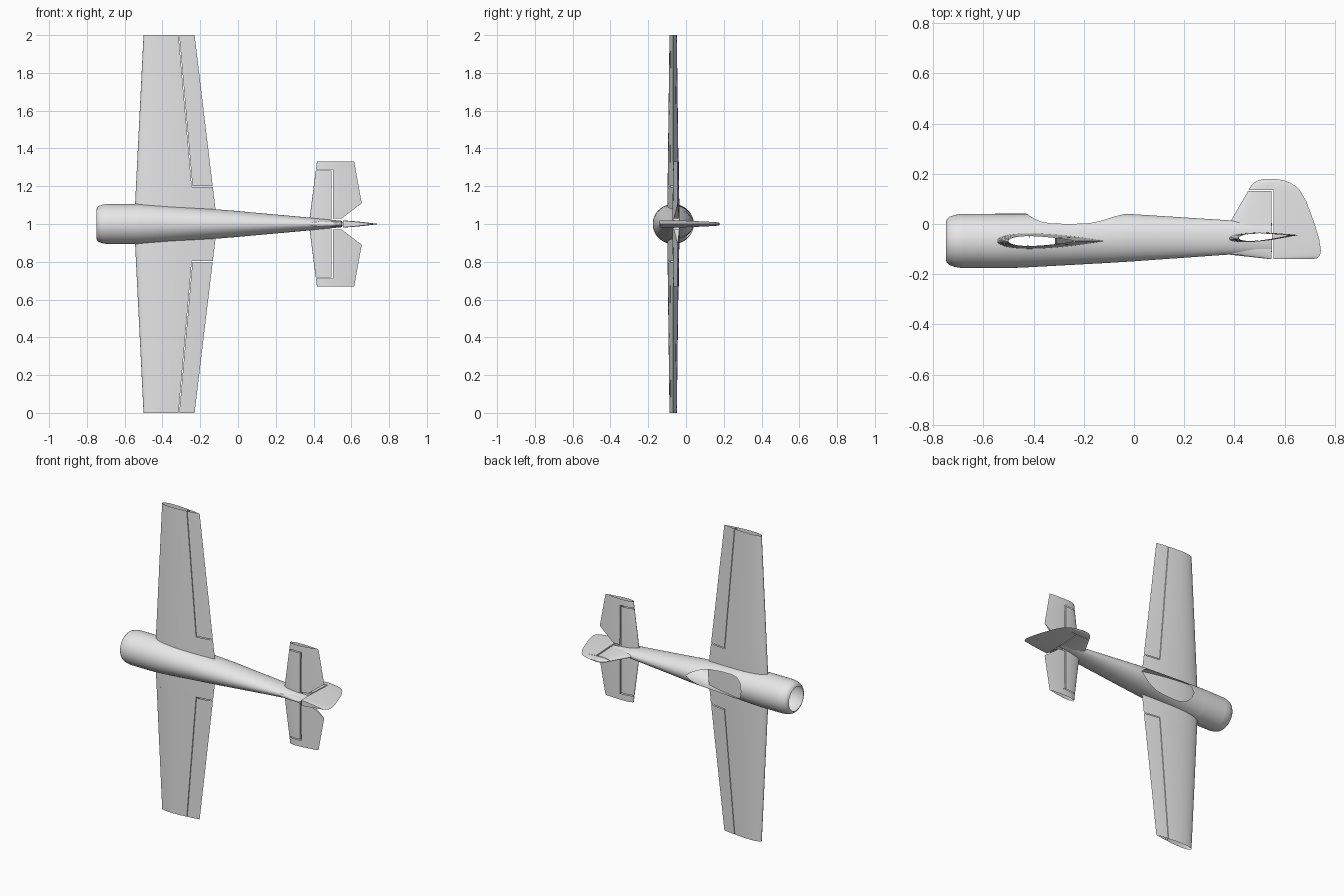
import bpy, bmesh, math

if "Cube" in bpy.data.objects:
    bpy.data.objects.remove(bpy.data.objects["Cube"])

mat = bpy.data.materials.new("light_grey")
mat.diffuse_color = (0.8, 0.8, 0.8, 1)
mat.use_nodes = True
mat.node_tree.nodes["Principled BSDF"].inputs["Base Color"].default_value = mat.diffuse_color


def finish(name, bm, angle=35):
    bmesh.ops.remove_doubles(bm, verts=bm.verts, dist=0.00005)
    bmesh.ops.recalc_face_normals(bm, faces=bm.faces)
    me = bpy.data.meshes.new(name)
    bm.to_mesh(me)
    bm.free()
    me.materials.append(mat)
    ob = bpy.data.objects.new(name, me)
    bpy.context.collection.objects.link(ob)
    bpy.ops.object.select_all(action='DESELECT')
    ob.select_set(True)
    bpy.context.view_layer.objects.active = ob
    bpy.ops.object.shade_smooth_by_angle(angle=math.radians(angle))
    return ob


def table(x, rows, k=1):
    """Linear interpolation in a small table."""
    if x <= rows[0][0]:
        return rows[0][k]
    for a, b in zip(rows, rows[1:]):
        if x <= b[0]:
            return a[k] + (b[k] - a[k]) * (x - a[0]) / (b[0] - a[0])
    return rows[-1][k]


def foil(f):
    """Airfoil half thickness, 1 at its thickest."""
    f = min(max(f, 0), 1)
    return 10 * (0.2969 * math.sqrt(f) - 0.126 * f - 0.3516 * f**2
                 + 0.2843 * f**3 - 0.1015 * f**4 - 0.0021 * f**4)


def loft(bm, sections, place, caps=False, n=20):
    """Sections: station, leading x, trailing x, half thickness, cut x0, cut x1."""
    rings = []
    for s, le, te, half, x0, x1 in sections:
        xs = [x0 + (x1 - x0) * (1 - math.cos(math.pi * i / (n - 1))) / 2 for i in range(n)]
        up = [(x, half * foil((x - le) / (te - le))) for x in xs]
        loop = up + [(x, -h) for x, h in reversed(up)]
        rings.append([bm.verts.new(place(s, x, h)) for x, h in loop])
    m = 2 * n
    for a, b in zip(rings, rings[1:]):
        for i in range(m):
            j = (i + 1) % m
            bm.faces.new((a[i], a[j], b[j], b[i]))
    if caps:
        bm.faces.new(rings[0])
        bm.faces.new(rings[-1])


# Wing and tail planforms, as functions of distance from the centre line
def wing(d):
    return -0.55 + 0.05 * d, -0.11 - 0.12 * d, 0.032 - 0.0125 * d


def stab(d):
    return 0.375 + 0.13 * d, 0.675 - 0.182 * d, 0.0185 - 0.013 * d


def wing_mid(x):
    return -0.068


def stab_mid(x):
    return -0.058 + 0.05 * (x - 0.375)


def aileron_hinge(d):
    return -0.2275 - 0.0875 * d


def spanwise(mid, side):
    return lambda s, x, h: (x, mid(x) + h, 1 + side * s)


def upright(s, x, h):
    return (x, s, 1 + h)


def inside(v, plan, mid):
    le, te, half = plan(abs(v.co.z - 1))
    return le < v.co.x < te and abs(v.co.y - mid(v.co.x)) < half * foil((v.co.x - le) / (te - le))


# Fuselage: hollow shell, open nose, saddle-shaped cockpit opening
body = [(-0.75, 0.008, -0.143, 0.076), (-0.746, 0.019, -0.154, 0.086),
        (-0.735, 0.029, -0.164, 0.096), (-0.715, 0.036, -0.171, 0.103),
        (-0.69, 0.04, -0.175, 0.106), (-0.53, 0.041, -0.176, 0.106),
        (-0.45, 0.041, -0.174, 0.102), (-0.12, 0.041, -0.156, 0.078),
        (-0.02, 0.04, -0.15, 0.07), (0.39, 0.014, -0.121, 0.033),
        (0.55, 0.004, -0.112, 0.017)]
cockpit = [(-0.43, 0.045), (-0.415, 0.032), (-0.395, 0.02), (-0.37, 0.009),
           (-0.33, 0.002), (-0.25, 0), (-0.18, 0.003), (-0.13, 0.013),
           (-0.08, 0.029), (-0.05, 0.037), (-0.025, 0.042)]
bm = bmesh.new()
N = 80
rings = []
for x in [r[0] for r in body[:5]] + [-0.68 + 1.23 * i / 164 for i in range(165)]:
    top, bot, rz = (table(x, body, k) for k in (1, 2, 3))
    yc, ry = (top + bot) / 2, (top - bot) / 2
    a0 = math.acos(min(1, (table(x, cockpit) - yc) / ry)) if -0.43 < x < -0.025 else 0
    angles = [a0 + (2 * math.pi - 2 * a0) * i / N for i in range(N + 1)]
    rings.append([bm.verts.new((x, yc + ry * math.cos(a), 1 + rz * math.sin(a))) for a in angles])
for a, b in zip(rings, rings[1:]):
    for i in range(N):
        bm.faces.new((a[i], a[i + 1], b[i + 1], b[i]))
# open the skin where the wing and tailplane pass through
hidden = [f for f in bm.faces if all(inside(v, wing, wing_mid) for v in f.verts)
          or all(inside(v, stab, stab_mid) for v in f.verts)]
bmesh.ops.delete(bm, geom=hidden, context='FACES')
finish("fuselage", bm)

# Wing: one centre section and two outer panels cut off at the aileron hinge
bm = bmesh.new()
loft(bm, [(s, *wing(abs(s)), *wing(abs(s))[:2]) for s in (-0.197, 0, 0.197)], spanwise(wing_mid, 1), n=28)
for side in (1, -1):
    loft(bm, [(d, *wing(d), wing(d)[0], aileron_hinge(d)) for d in (0.197, 1)], spanwise(wing_mid, side), n=28)
finish("wing", bm)

# Ailerons
for side, name in ((1, "left_aileron"), (-1, "right_aileron")):
    bm = bmesh.new()
    loft(bm, [(d, *wing(d), aileron_hinge(d) + 0.004, wing(d)[1]) for d in (0.202, 1)],
         spanwise(wing_mid, side))
    finish(name, bm)

# Tailplane
bm = bmesh.new()
loft(bm, [(s, *stab(abs(s)), stab(abs(s))[0], 0.496) for s in (-0.283, 0, 0.283)], spanwise(stab_mid, 1))
finish("tailplane", bm)

# Elevators with a balance horn at the tip
for side, name in ((1, "left_elevator"), (-1, "right_elevator")):
    bm = bmesh.new()
    place = spanwise(stab_mid, side)
    rows = [(0.03, 0.55), (0.11, stab(0.11)[1]), (0.288, stab(0.288)[1])]
    loft(bm, [(d, *stab(d), 0.504, x1) for d, x1 in rows], place)
    loft(bm, [(d, *stab(d), *stab(d)[:2]) for d in (0.288, 0.33)], place)
    finish(name, bm)

# Fin above and below the tail cone
bm = bmesh.new()
loft(bm, [(y, le, 0.74 - 0.5 * max(y, 0), half, le, 0.549) for y, le, half in
          ((-0.008, 0.373, 0.018), (0.014, 0.387, 0.016), (0.132, 0.455, 0.011))], upright, caps=True)
loft(bm, [(y, le, 0.74, half, le, 0.549) for y, le, half in
          ((-0.1, 0.31, 0.016), (-0.121, 0.37, 0.014), (-0.139, 0.535, 0.01))], upright, caps=True)
finish("fin", bm)

# Rudder with a rounded balance horn
bm = bmesh.new()
low = [(-0.14, 0.71), (-0.137, 0.728), (-0.126, 0.741), (-0.105, 0.745), (-0.06, 0.738),
       (0, 0.72), (0.05, 0.702), (0.09, 0.687), (0.136, 0.66)]
loft(bm, [(y, 0.4, te, 0.0195 - 0.035 * max(y, -0.02), 0.556, te) for y, te in low], upright, caps=True)
horn = [(0.136, 0.457, 0.66, 0.011), (0.15, 0.465, 0.646, 0.010), (0.164, 0.477, 0.624, 0.009),
        (0.174, 0.495, 0.598, 0.007), (0.18, 0.525, 0.56, 0.003)]
loft(bm, [(y, le, te, half, le, te) for y, le, te, half in horn], upright, caps=True)
finish("rudder", bm)
